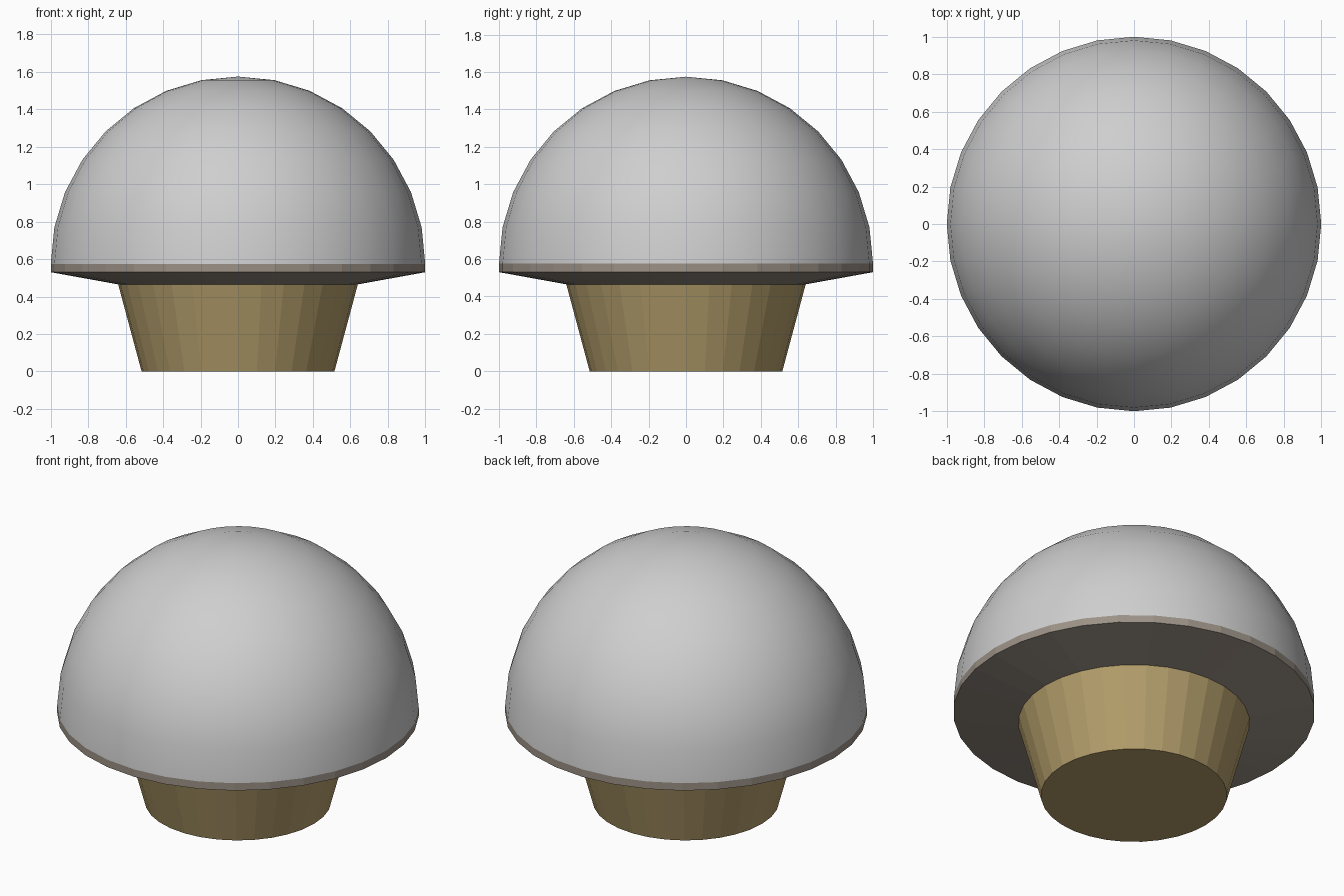
import bpy, bmesh, math

if "Cube" in bpy.data.objects:
    bpy.data.objects.remove(bpy.data.objects["Cube"])

SIDES = 32


def material(name, rgb):
    m = bpy.data.materials.new(name)
    m.diffuse_color = (*rgb, 1.0)
    m.use_nodes = True
    m.node_tree.nodes["Principled BSDF"].inputs["Base Color"].default_value = m.diffuse_color
    return m


def lathe(name, profile, mat, smooth=False, cap_bottom=False):
    """Revolve (radius, z) points, listed bottom to top, around the z axis."""
    bm = bmesh.new()
    rings = []
    for r, z in profile:
        if r < 1e-6:
            rings.append([bm.verts.new((0, 0, z))])
        else:
            rings.append([bm.verts.new((r * math.cos(2 * math.pi * i / SIDES),
                                        r * math.sin(2 * math.pi * i / SIDES), z))
                          for i in range(SIDES)])
    for low, high in zip(rings, rings[1:]):
        for i in range(SIDES):
            j = (i + 1) % SIDES
            if len(high) == 1:
                bm.faces.new((low[i], low[j], high[0]))
            else:
                bm.faces.new((low[i], low[j], high[j], high[i]))
    if cap_bottom:
        bm.faces.new(rings[0][::-1])
    for f in bm.faces:
        f.smooth = smooth
    mesh = bpy.data.meshes.new(name)
    bm.to_mesh(mesh)
    bm.free()
    mesh.materials.append(mat)
    obj = bpy.data.objects.new(name, mesh)
    bpy.context.collection.objects.link(obj)
    return obj


white = material("light grey", (0.62, 0.62, 0.62))
taupe = material("warm grey", (0.33, 0.285, 0.24))
tan = material("tan", (0.45, 0.34, 0.147))

# Smooth hemispherical dome
dome = [(math.cos(math.pi / 2 * k / 8), 0.575 + math.sin(math.pi / 2 * k / 8))
        for k in range(9)]
lathe("dome", dome, white, smooth=True)

# Thin rim band with its sloping underside
lathe("rim", [(0.64, 0.465), (1.0, 0.53), (1.0, 0.575)], taupe)

# Tapered base with closed bottom
lathe("base", [(0.515, 0.0), (0.64, 0.465)], tan, cap_bottom=True)
